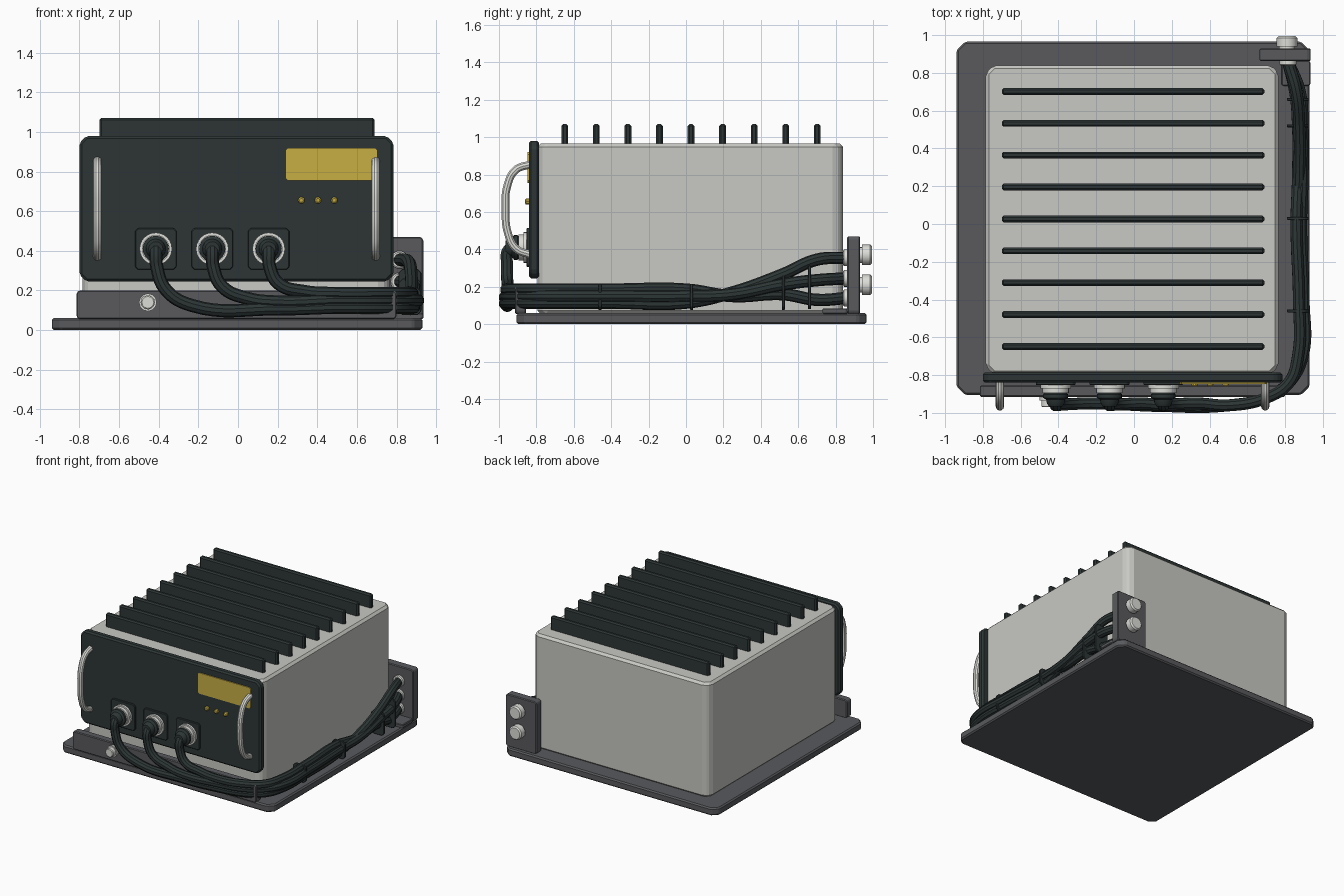
import bpy, bmesh, math
from mathutils import Vector, Matrix

if "Cube" in bpy.data.objects:
    bpy.data.objects.remove(bpy.data.objects["Cube"])


def material(name, rgb):
    m = bpy.data.materials.new(name)
    m.use_nodes = True
    m.diffuse_color = (*rgb, 1)
    m.node_tree.nodes["Principled BSDF"].inputs["Base Color"].default_value = (*rgb, 1)
    return m


CASE = material("light grey case", (0.58, 0.58, 0.55))
DARK = material("dark green black", (0.026, 0.036, 0.036))
BASE = material("slate grey", (0.1, 0.102, 0.11))
METAL = material("bright metal", (0.72, 0.72, 0.69))
YELLOW = material("mustard yellow", (0.58, 0.43, 0.06))


def add_mesh(name, bm, mat, bevel=0.0):
    bmesh.ops.recalc_face_normals(bm, faces=bm.faces)
    mesh = bpy.data.meshes.new(name)
    bm.to_mesh(mesh)
    bm.free()
    mesh.materials.append(mat)
    ob = bpy.data.objects.new(name, mesh)
    bpy.context.collection.objects.link(ob)
    if bevel:
        mod = ob.modifiers.new("edge bevel", "BEVEL")
        mod.width, mod.segments = bevel, 1
        mod.limit_method, mod.angle_limit = "ANGLE", math.radians(30)
    return ob


def block(name, lo, hi, mat, axis="z", cut=0.0, bevel=0.008):
    """Box whose four edges along the axis are chamfered by cut."""
    lo, hi = Vector(lo), Vector(hi)
    bm = bmesh.new()
    bmesh.ops.create_cube(bm, size=1)
    for v in bm.verts:
        v.co = Vector(a * b for a, b in zip(v.co, hi - lo)) + (lo + hi) / 2
    if cut:
        k = "xyz".index(axis)
        edges = [e for e in bm.edges if abs(e.verts[0].co[k] - e.verts[1].co[k]) > 1e-5]
        bmesh.ops.bevel(bm, geom=edges, offset=cut, segments=1, affect="EDGES")
    return add_mesh(name, bm, mat, bevel)


def turned(name, x, z, y0, profile, mat, sides=20):
    """Closed turned part along y; profile is (distance from y0, radius)."""
    bm = bmesh.new()
    rings = []
    for d, r in profile:
        rings.append([bm.verts.new((x + r * math.cos(t * math.tau / sides), y0 + d,
                                    z + r * math.sin(t * math.tau / sides))) for t in range(sides)])
    for a, b in zip(rings, rings[1:]):
        for i in range(sides):
            j = (i + 1) % sides
            bm.faces.new((a[i], a[j], b[j], b[i]))
    bm.faces.new(rings[0])
    bm.faces.new(rings[-1])
    ob = add_mesh(name, bm, mat)
    smooth(ob)
    return ob


def smooth(ob):
    bpy.ops.object.select_all(action="DESELECT")
    ob.select_set(True)
    bpy.context.view_layer.objects.active = ob
    bpy.ops.object.shade_smooth_by_angle(angle=math.radians(35))


def tube(name, points, radius, mat):
    cu = bpy.data.curves.new(name, "CURVE")
    cu.dimensions = "3D"
    cu.bevel_depth, cu.bevel_resolution, cu.resolution_u = radius, 3, 8
    cu.use_fill_caps = True
    sp = cu.splines.new("BEZIER")
    sp.bezier_points.add(len(points) - 1)
    for bp, p in zip(sp.bezier_points, points):
        bp.co = p
        bp.handle_left_type = bp.handle_right_type = "AUTO"
    cu.materials.append(mat)
    ob = bpy.data.objects.new(name, cu)
    bpy.context.collection.objects.link(ob)
    bpy.ops.object.select_all(action="DESELECT")
    ob.select_set(True)
    bpy.context.view_layer.objects.active = ob
    bpy.ops.object.convert(target="MESH")
    smooth(bpy.context.object)


# Mounting tray, case and front panel
block("base_plate", (-0.94, -0.905, 0), (0.93, 0.965, 0.06), BASE, "z", 0.045, 0.01)
block("case", (-0.785, -0.795, 0.055), (0.765, 0.84, 0.965), CASE, "z", 0.04, 0.018)
block("front_panel", (-0.80, -0.84, 0.245), (0.785, -0.785, 0.98), DARK, "y", 0.035, 0.012)

# Cooling fins
for i in range(9):
    y = -0.648 + 0.1687 * i
    block(f"cooling_fin_{i + 1}", (-0.70, y - 0.018, 0.95), (0.69, y + 0.018, 1.07), DARK, bevel=0.01)

# Display and indicator lamps
block("display", (0.24, -0.848, 0.755), (0.705, -0.839, 0.92), YELLOW, "y", 0.012, 0)
for i in range(3):
    turned(f"indicator_lamp_{i + 1}", 0.32 + 0.083 * i, 0.655, -0.835,
           [(0, 0.017), (-0.02, 0.017), (-0.026, 0.01)], YELLOW, 10)

# Carry handles
for side, x in (("right", -0.71), ("left", 0.695)):
    tube(f"{side}_handle", [(x, -0.83, 0.855), (x, -0.91, 0.825), (x, -0.955, 0.74), (x, -0.965, 0.61),
                            (x, -0.953, 0.49), (x, -0.91, 0.405), (x, -0.83, 0.37)], 0.022, METAL)

# Front rail with its bolt
block("front_rail", (-0.815, -0.915, 0.055), (0.80, -0.855, 0.20), BASE, "y", 0.012, 0.006)
turned("front_bolt", -0.455, 0.14, -0.91,
       [(0, 0.045), (-0.025, 0.045), (-0.025, 0.036), (-0.055, 0.036), (-0.06, 0.03)], METAL, 12)

# Rear cable bracket, bolts and inner cable sleeves
block("rear_bracket", (0.665, 0.862, 0.055), (0.935, 0.93, 0.47), BASE, "y", 0.012, 0.006)
block("rear_bracket_foot", (0.78, 0.73, 0.055), (0.935, 0.865, 0.085), BASE, "z", 0.01, 0.005)
for i, z in enumerate((0.37, 0.21)):
    turned(f"rear_bolt_{i + 1}", 0.81, z, 0.925,
           [(0, 0.042), (0.015, 0.042), (0.015, 0.055), (0.06, 0.055), (0.07, 0.045)], METAL, 16)
ENDS = (0.355, 0.245, 0.14)
for i, z in enumerate(ENDS):
    turned(f"cable_sleeve_{i + 1}", 0.815, z, 0.87, [(0, 0.045), (-0.025, 0.045), (-0.03, 0.038)], METAL)

# Panel connectors
CONNECTORS = (-0.415, -0.13, 0.155)
for i, x in enumerate(CONNECTORS):
    block(f"connector_plate_{i + 1}", (x - 0.105, -0.853, 0.305), (x + 0.105, -0.835, 0.515),
          DARK, "y", 0.015, 0.004)
    turned(f"connector_collar_{i + 1}", x, 0.41, -0.85,
           [(0, 0.082), (-0.02, 0.082), (-0.02, 0.07), (-0.045, 0.07)], METAL, 24)
    turned(f"connector_boot_{i + 1}", x, 0.41, -0.89,
           [(0, 0.056), (-0.012, 0.066), (-0.03, 0.066), (-0.04, 0.05), (-0.06, 0.046), (-0.075, 0.036)], DARK)

# Cables: down from each connector, across the front, along the left side to the bracket
run_z = (0.115, 0.15, 0.185)
side_x = (0.875, 0.893, 0.868)
for i, x in enumerate(CONNECTORS):
    z, sx, end = run_z[i], side_x[i], ENDS[i]
    path = [(x, -0.91, 0.41), (x, -0.95, 0.395), (x + 0.005, -0.957, 0.32),
            (x + 0.05, -0.955, z + 0.09 - 0.02 * i), (x + 0.18, -0.95, z + 0.01)]
    if x < 0:
        path.append((0.2, -0.965, z - 0.008))
    path += [(0.5, -0.96, z), (0.70, -0.92, z), (0.82, -0.84, z), (sx, -0.70, z), (sx + 0.005, -0.40, z),
             (sx - 0.008, 0.0, z), (sx, 0.25, 0.16 + 0.01 * (1 - i)), (sx, 0.52, (end + 0.16) / 2 + 0.01),
             (sx - 0.015, 0.70, end - 0.01), (0.815, 0.86, end)]
    tube(f"cable_{i + 1}", path, 0.033, DARK)

# Thin cable ties
for i, (y, low, high) in enumerate(((-0.46, 0.075, 0.215), (0.03, 0.075, 0.215),
                                    (0.52, 0.075, 0.26), (0.66, 0.08, 0.31))):
    block(f"cable_tie_{i + 1}", (0.81, y - 0.008, low), (0.925, y + 0.008, high), DARK, "y", 0.02, 0.003)
